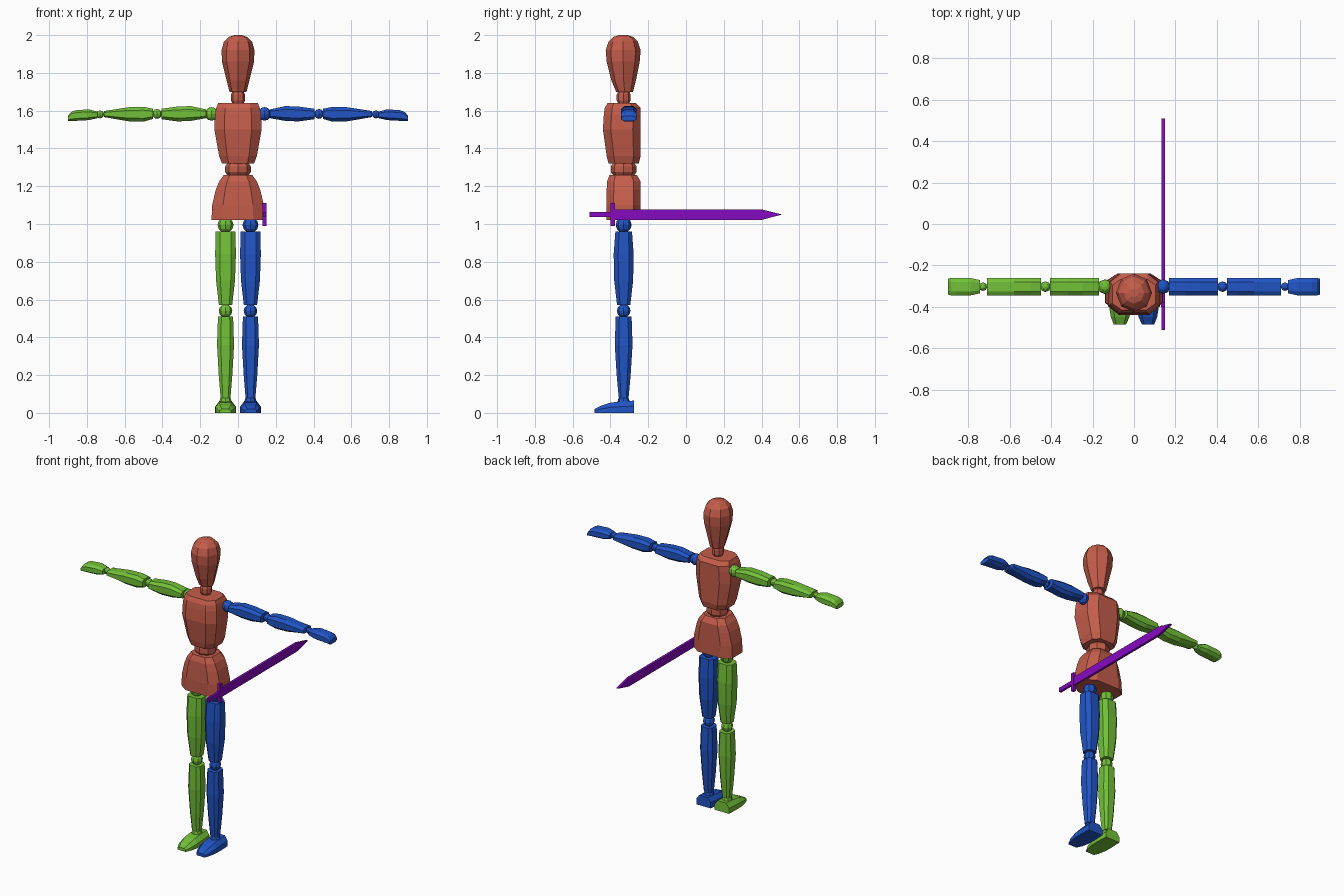
import bpy, bmesh, math
from mathutils import Vector

old = bpy.data.objects.get("Cube")
if old:
    bpy.data.objects.remove(old)


def material(name, rgb):
    m = bpy.data.materials.new(name)
    m.use_nodes = True
    m.diffuse_color = (*rgb, 1)
    m.node_tree.nodes["Principled BSDF"].inputs["Base Color"].default_value = (*rgb, 1)
    return m


CLAY = material("clay red", (0.56, 0.11, 0.07))
BLUE = material("blue", (0.015, 0.09, 0.56))
GREEN = material("green", (0.17, 0.53, 0.04))
PURPLE = material("purple", (0.24, 0.003, 0.53))


def finish(name, bm, mat):
    bmesh.ops.recalc_face_normals(bm, faces=bm.faces)
    mesh = bpy.data.meshes.new(name)
    bm.to_mesh(mesh)
    bm.free()
    mesh.materials.append(mat)
    ob = bpy.data.objects.new(name, mesh)
    bpy.context.scene.collection.objects.link(ob)
    return ob


# Cross-sections in a unit square
def chamfered(c):
    return [(1, -c), (1, c), (c, 1), (-c, 1), (-1, c), (-1, -c), (-c, -1), (c, -1)]


ROUND = [(math.cos(i * math.pi / 4), math.sin(i * math.pi / 4)) for i in range(8)]
FOOT = [(1, -1), (1, 0.1), (0.6, 1), (-0.6, 1), (-1, 0.1), (-1, -1)]


def loft(name, mat, axis, sections, shape, side=1):
    """Skin sections (t, low u, high u, low v, high v) along an axis."""
    bm = bmesh.new()
    rings = []
    for t, u0, u1, v0, v1 in sections:
        ring = []
        for a, b in shape:
            p = [(u0 + u1 + a * (u1 - u0)) / 2, (v0 + v1 + b * (v1 - v0)) / 2]
            p.insert(axis, t)
            p[0] *= side
            ring.append(bm.verts.new(p))
        rings.append(ring)
    n = len(shape)
    for r, s in zip(rings, rings[1:]):
        for i in range(n):
            j = (i + 1) % n
            bm.faces.new((r[i], r[j], s[j], s[i]))
    bm.faces.new(rings[0])
    bm.faces.new(rings[-1])
    return finish(name, bm, mat)


def ball(name, mat, centre, r, side=1):
    bm = bmesh.new()
    bmesh.ops.create_uvsphere(bm, u_segments=8, v_segments=6, radius=r)
    x, y, z = centre
    bmesh.ops.translate(bm, verts=bm.verts, vec=Vector((x * side, y, z)))
    return finish(name, bm, mat)


def spindle(name, mat, y, sections, shape=ROUND):
    """Upright joint, symmetric about x = 0."""
    loft(name, mat, 2, [(z, -r, r, y - r, y + r) for z, r in sections], shape)


# Head, trunk and their joints
loft("head", CLAY, 2, [
    (1.70, -.045, .045, -.37, -.28), (1.76, -.06, .06, -.395, -.265),
    (1.86, -.085, .085, -.42, -.245), (1.92, -.087, .087, -.425, -.24),
    (1.965, -.075, .075, -.41, -.255), (1.99, -.05, .05, -.385, -.28),
    (2.0, -.02, .02, -.355, -.31)], ROUND)
spindle("neck", CLAY, -.33, [(1.63, .025), (1.655, .037), (1.685, .037), (1.71, .025)])
loft("chest", CLAY, 2, [
    (1.32, -.085, .085, -.41, -.25), (1.36, -.1, .1, -.42, -.24),
    (1.50, -.125, .125, -.44, -.24), (1.58, -.122, .122, -.435, -.24),
    (1.615, -.115, .115, -.43, -.24), (1.64, -.105, .105, -.415, -.265)],
    chamfered(.58))
spindle("waist", CLAY, -.33, [(1.25, .05), (1.275, .068), (1.305, .068), (1.33, .05)])
loft("hips", CLAY, 2, [
    (1.02, -.14, .14, -.42, -.24), (1.10, -.137, .137, -.422, -.24),
    (1.18, -.118, .118, -.42, -.24), (1.225, -.1, .1, -.418, -.24),
    (1.26, -.075, .075, -.405, -.26)], chamfered(.58))

# Limbs, built once per side
LIMB = chamfered(.55)
for word, s, mat in (("left", 1, BLUE), ("right", -1, GREEN)):
    for joint, x, z, r in (("shoulder", .14, 1.583, .036), ("elbow", .428, 1.583, .026),
                           ("wrist", .73, 1.58, .021)):
        ball(f"{word}_{joint}", mat, (x, -.303, z), r, s)
    for joint, z, r in (("hip_joint", .995, .042), ("knee", .54, .036), ("ankle", .06, .032)):
        ball(f"{word}_{joint}", mat, (.066, -.33, z), r, s)

    def arm(part, profile):
        loft(f"{word}_{part}", mat, 0,
             [(x, -.303 - w, -.303 + w, lo, hi) for x, w, lo, hi in profile], LIMB, s)

    arm("upper_arm", [(.17, .042, 1.56, 1.607), (.25, .042, 1.546, 1.624),
                      (.32, .042, 1.543, 1.622), (.405, .042, 1.555, 1.61)])
    arm("forearm", [(.45, .042, 1.556, 1.61), (.50, .042, 1.542, 1.62),
                    (.58, .042, 1.544, 1.618), (.71, .042, 1.566, 1.598)])
    arm("hand", [(.745, .032, 1.56, 1.595), (.79, .042, 1.55, 1.607),
                 (.86, .042, 1.546, 1.602), (.885, .042, 1.545, 1.592),
                 (.9, .038, 1.545, 1.572)])

    def leg(part, profile):
        loft(f"{word}_{part}", mat, 2,
             [(z, .066 - w, .066 + w, -.33 - d, -.33 + d) for z, w, d in profile], LIMB, s)

    leg("thigh", [(.57, .035, .035), (.70, .05, .05), (.84, .055, .053), (.96, .052, .044)])
    leg("shin", [(.08, .026, .026), (.20, .036, .037), (.36, .045, .047), (.51, .04, .042)])
    loft(f"{word}_foot", mat, 1, [
        (-.485, .038, .098, 0, .02), (-.45, .022, .112, 0, .038),
        (-.40, .012, .12, 0, .054), (-.35, .011, .121, 0, .06),
        (-.275, .014, .118, 0, .065)], FOOT, s)

# Sword at the left hip
def plate(name, outline, thick):
    bm = bmesh.new()
    face = bm.faces.new([bm.verts.new((.141 - thick / 2, y, z)) for y, z in outline])
    out = bmesh.ops.extrude_face_region(bm, geom=[face])
    moved = [v for v in out["geom"] if isinstance(v, bmesh.types.BMVert)]
    bmesh.ops.translate(bm, verts=moved, vec=Vector((thick, 0, 0)))
    finish(name, bm, PURPLE)


def box(y0, y1, z0, z1):
    return [(y0, z0), (y1, z0), (y1, z1), (y0, z1)]


plate("sword_blade", [(-.39, 1.022), (.40, 1.022), (.51, 1.05), (.40, 1.077), (-.39, 1.077)], .016)
plate("sword_guard", box(-.40, -.376, .99, 1.11), .02)
plate("sword_grip", box(-.512, -.39, 1.036, 1.063), .016)
